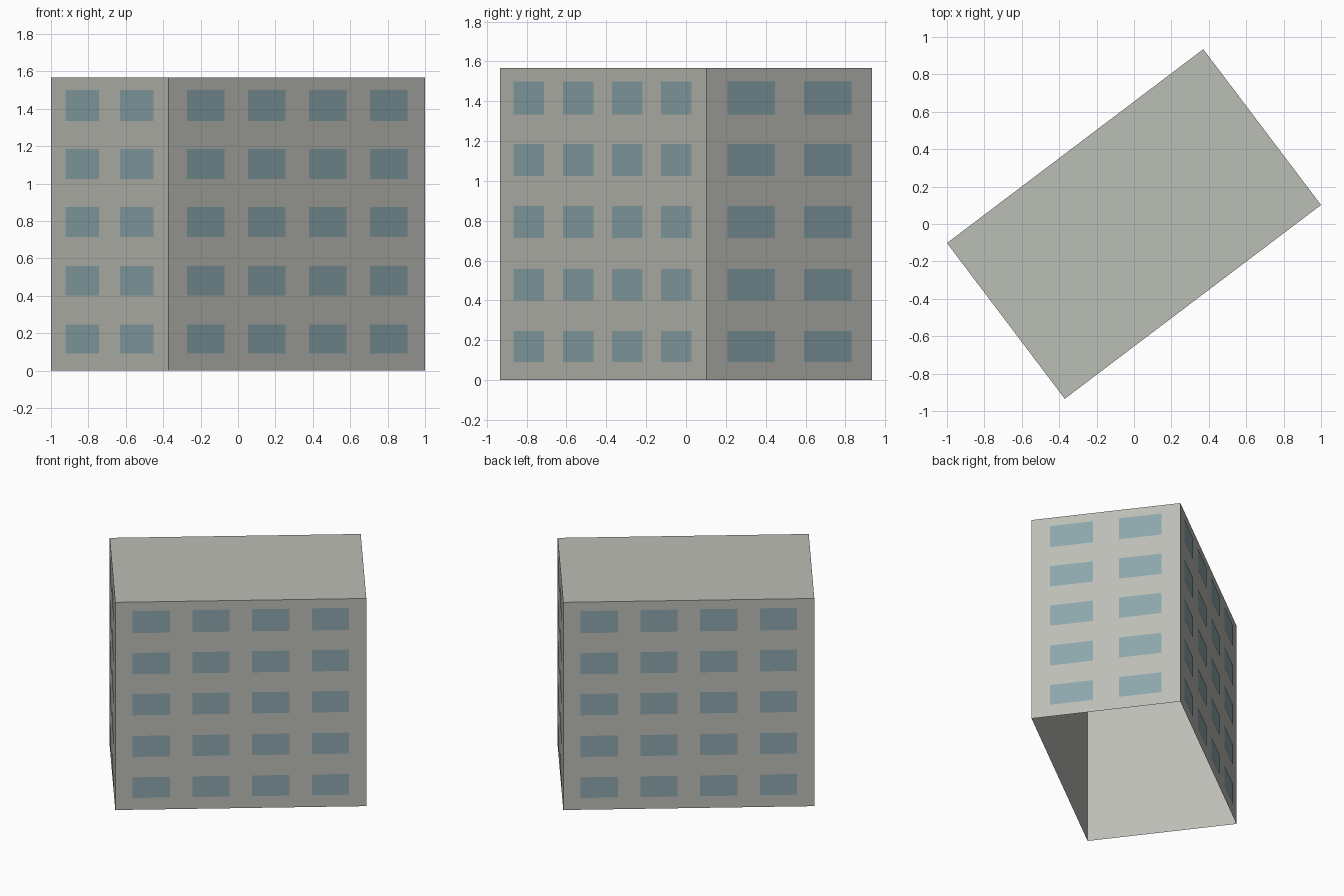
import bpy, bmesh, math
from mathutils import Vector, Matrix

LENGTH, DEPTH, HEIGHT = 1.718, 1.044, 1.567
TURN = Matrix.Rotation(math.radians(37.1), 4, 'Z')
ROWS = [(0.09, 0.246), (0.40, 0.558), (0.714, 0.874), (1.024, 1.184), (1.334, 1.50)]

cube = bpy.data.objects.get("Cube")
if cube:
    bpy.data.objects.remove(cube, do_unlink=True)


def make_material(name, colour):
    mat = bpy.data.materials.new(name)
    mat.use_nodes = True
    mat.diffuse_color = colour
    bsdf = next(n for n in mat.node_tree.nodes if n.type == 'BSDF_PRINCIPLED')
    bsdf.inputs["Base Color"].default_value = colour
    bsdf.inputs["Roughness"].default_value = 0.9
    return mat


def make_object(name, bm, mat):
    bm.transform(TURN)
    mesh = bpy.data.meshes.new(name)
    bm.to_mesh(mesh)
    bm.free()
    mesh.materials.append(mat)
    obj = bpy.data.objects.new(name, mesh)
    bpy.context.collection.objects.link(obj)
    return obj


concrete = make_material("pale concrete", (0.50, 0.51, 0.465, 1))
glass = make_material("blue grey glass", (0.26, 0.38, 0.41, 1))

# Building shell: a turned box with an open underside
bm = bmesh.new()
bmesh.ops.create_cube(bm, size=1)
bmesh.ops.scale(bm, vec=(LENGTH, DEPTH, HEIGHT), verts=bm.verts)
bmesh.ops.translate(bm, vec=(0, 0, HEIGHT / 2), verts=bm.verts)
bm.normal_update()
floor = [f for f in bm.faces if f.normal.z < -0.5]
bmesh.ops.delete(bm, geom=floor, context='FACES_ONLY')
make_object("building_shell", bm, concrete)


def add_windows(name, side, wall, distance, columns, width, pitch):
    """Grid of flat panes on the wall that is `side` quarter turns from the front."""
    bm = bmesh.new()
    for col in range(columns):
        middle = (col - (columns - 1) / 2) * pitch * wall
        x0, x1 = middle - width * wall / 2, middle + width * wall / 2
        y = -distance - 0.003
        for z0, z1 in ROWS:
            corners = [(x0, y, z0), (x1, y, z0), (x1, y, z1), (x0, y, z1)]
            bm.faces.new([bm.verts.new(Vector(c)) for c in corners])
    bm.transform(Matrix.Rotation(side * math.pi / 2, 4, 'Z'))
    make_object(name, bm, glass)


# Window panes: four columns on the long walls, two on the short ones
for side, name in ((0, "front_windows"), (2, "back_windows")):
    add_windows(name, side, LENGTH, DEPTH / 2, 4, 0.148, 0.238)
for side, name in ((1, "left_windows"), (3, "right_windows")):
    add_windows(name, side, DEPTH, LENGTH / 2, 2, 0.286, 0.462)
